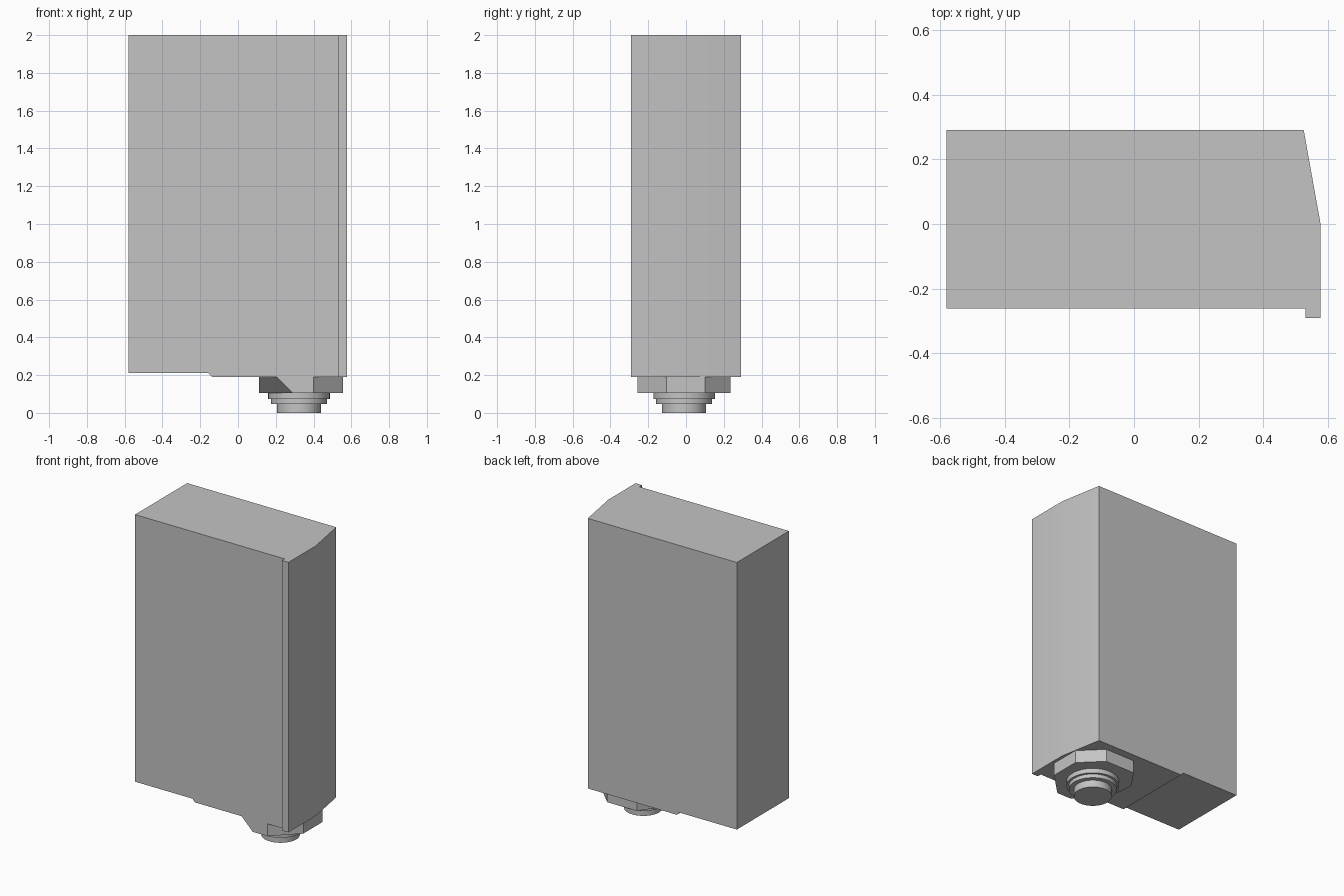
import bpy
import bmesh
import math

cube = bpy.data.objects.get("Cube")
if cube:
    bpy.data.objects.remove(cube, do_unlink=True)

grey = bpy.data.materials.new("light_grey")
grey.use_nodes = True
COLOUR = (0.55, 0.55, 0.55, 1)
grey.diffuse_color = COLOUR
grey.node_tree.nodes["Principled BSDF"].inputs["Base Color"].default_value = COLOUR


def finish(name, bm):
    bmesh.ops.recalc_face_normals(bm, faces=bm.faces[:])
    mesh = bpy.data.meshes.new(name)
    bm.to_mesh(mesh)
    bm.free()
    mesh.materials.append(grey)
    obj = bpy.data.objects.new(name, mesh)
    bpy.context.collection.objects.link(obj)
    bpy.ops.object.select_all(action='DESELECT')
    obj.select_set(True)
    bpy.context.view_layer.objects.active = obj
    bpy.ops.object.shade_smooth_by_angle(angle=math.radians(30))
    return obj


def loft(rings):
    """Closed solid through rings of points that share one count."""
    bm = bmesh.new()
    loops = [[bm.verts.new(p) for p in ring] for ring in rings]
    for a, b in zip(loops, loops[1:]):
        for i in range(len(a)):
            j = (i + 1) % len(a)
            bm.faces.new((a[i], a[j], b[j], b[i]))
    bm.faces.new(loops[0])
    bm.faces.new(loops[-1])
    return bm


def at(points, z):
    return [(x, y, z) for x, y in points]


# Housing: box with a tapered back corner and a narrow front lip
outline = [(-0.58, -0.262), (0.53, -0.262), (0.53, -0.29), (0.577, -0.29),
           (0.577, 0), (0.525, 0.29), (-0.58, 0.29)]
BOTTOM, STEP = 0.19, 0.21
bm = loft([at(outline, BOTTOM), at(outline, 2)])
# Raised step in the underside
for x in (-0.155, -0.135):
    bmesh.ops.bisect_plane(bm, geom=bm.verts[:] + bm.edges[:] + bm.faces[:],
                           plane_co=(x, 0, 0), plane_no=(1, 0, 0))
for v in bm.verts:
    if v.co.z < 1 and v.co.x < -0.15:
        v.co.z = STEP
finish("housing", bm)

# Eight-sided nut with one corner cut at a slant
shared = [(0.40, -0.258), (0.556, -0.103), (0.556, 0.10), (0.42, 0.235),
          (0.20, 0.235), (0.111, 0.11)]
top = shared + [(0.111, -0.11), (0.205, -0.258)]
base = shared + [(0.111, 0.0), (0.29, -0.258)]
finish("nut", loft([at(base, 0.105), at(top, BOTTOM)]))

# Stepped round connector below the nut
def circle(radius, z, sides=48):
    turn = 2 * math.pi / sides
    return [(0.323 + radius * math.cos(i * turn),
             -0.01 + radius * math.sin(i * turn), z) for i in range(sides)]


steps = [(0.117, 0), (0.117, 0.048), (0.148, 0.048), (0.148, 0.074),
         (0.163, 0.074), (0.163, 0.106)]
finish("connector", loft([circle(r, z) for r, z in steps]))
